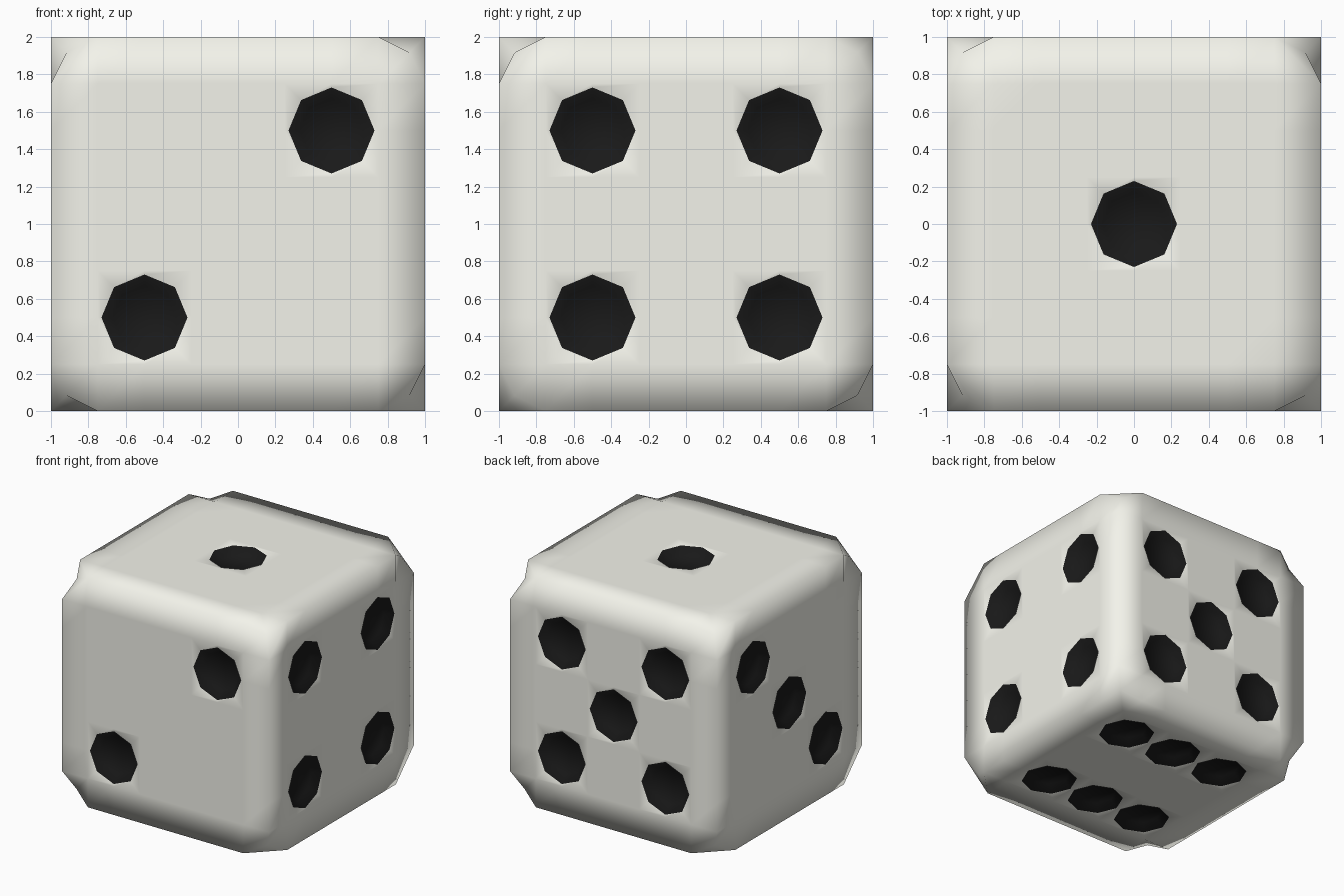
import bpy, bmesh, math
from mathutils import Vector

if "Cube" in bpy.data.objects:
    bpy.data.objects.remove(bpy.data.objects["Cube"])

CELL, CORNER, PIP_R = 0.25, 0.917, 0.23
FLOOR_R, DEPTH = 0.17, 0.06

bm = bmesh.new()
cache = {}


def vert(p):
    """Shared vertex on the die, cube corners pulled inward."""
    if all(abs(c) > 0.999 for c in p):
        p = p * CORNER
    key = tuple(round(c, 3) + 0.0 for c in p)
    if key not in cache:
        cache[key] = bm.verts.new(p + Vector((0, 0, 1)))
    return cache[key]


def face(points, mat=0):
    f = bm.faces.new([vert(p) for p in points])
    f.material_index = mat
    f.smooth = True


def corner_cell(quad, n):
    """Triangulated corner cell; the diagonal alternates around the die."""
    i = next(i for i, p in enumerate(quad) if all(abs(c) > 0.999 for c in p))
    c, e1, a, e2 = quad[i:] + quad[:i]
    positive = c.x * c.y * c.z > 0
    if positive == (abs(n.x) > 0.5):
        face([c, e1, a])
        face([c, a, e2])
    else:
        face([c, e1, e2])
        face([e1, a, e2])


def side(n, u, pips):
    """One side of the die: a grid of cells with recessed octagonal pips."""
    n, u = Vector(n), Vector(u)
    v = n.cross(u)

    def at(a, b, d=1.0):
        return n * d + u * a + v * b

    for i in range(8):
        for j in range(8):
            a, b = -1 + i * CELL, -1 + j * CELL
            h = CELL / 2
            if any(max(abs(a + h - x), abs(b + h - y)) < CELL for x, y in pips):
                continue
            quad = [at(a, b), at(a + CELL, b), at(a + CELL, b + CELL), at(a, b + CELL)]
            if i in (0, 7) and j in (0, 7):
                corner_cell(quad, n)
            else:
                face(quad)

    for x, y in pips:
        ang = [k * math.pi / 4 for k in range(8)]
        square = [at(x + CELL * round(math.cos(t)), y + CELL * round(math.sin(t))) for t in ang]
        rim = [at(x + PIP_R * math.cos(t), y + PIP_R * math.sin(t)) for t in ang]
        low = [at(x + FLOOR_R * math.cos(t), y + FLOOR_R * math.sin(t), 1 - DEPTH) for t in ang]
        for k in range(8):
            m = (k + 1) % 8
            face([square[k], square[m], rim[m], rim[k]])
            face([rim[k], rim[m], low[m], low[k]], 1)
        face(low, 1)


four = [(a, b) for a in (-.5, .5) for b in (-.5, .5)]
side((0, 0, 1), (1, 0, 0), [(0, 0)])                                   # top: one
side((0, -1, 0), (1, 0, 0), [(.5, .5), (-.5, -.5)])                    # front: two
side((-1, 0, 0), (0, -1, 0), [(-.5, .5), (0, 0), (.5, -.5)])           # left: three
side((1, 0, 0), (0, 1, 0), four)                                       # right: four
side((0, 1, 0), (-1, 0, 0), four + [(0, 0)])                           # back: five
side((0, 0, -1), (1, 0, 0), [(a, b) for a in (-.5, 0, .5) for b in (-.5, .5)])  # bottom: six

mesh = bpy.data.meshes.new("die")
bm.to_mesh(mesh)
bm.free()

# Ivory body and black pips
for name, col in (("ivory", (0.9, 0.9, 0.83, 1)), ("pip_black", (0.01, 0.01, 0.01, 1))):
    mat = bpy.data.materials.new(name)
    mat.diffuse_color = col
    mat.use_nodes = True
    mat.node_tree.nodes["Principled BSDF"].inputs["Base Color"].default_value = mat.diffuse_color
    mesh.materials.append(mat)

die = bpy.data.objects.new("die", mesh)
bpy.context.collection.objects.link(die)
